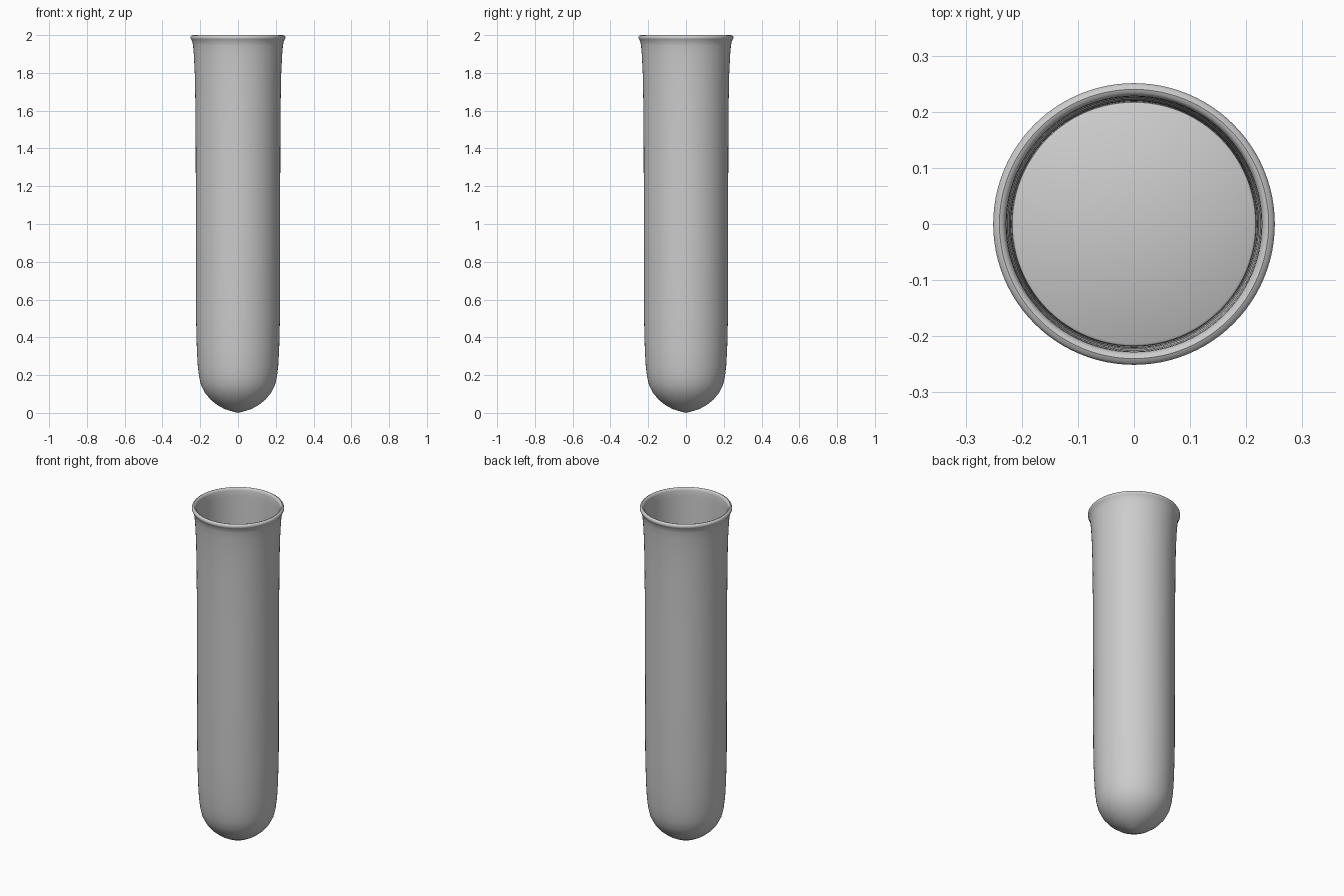
import bpy, bmesh
from math import tau

if "Cube" in bpy.data.objects:
    bpy.data.objects.remove(bpy.data.objects["Cube"])


def lathe(name, profile, segments=96):
    """Spin an (r, z) profile around the z axis."""
    bm = bmesh.new()
    verts = [bm.verts.new((r, 0, z)) for r, z in profile]
    edges = [bm.edges.new(pair) for pair in zip(verts, verts[1:])]
    bmesh.ops.spin(bm, geom=verts + edges, cent=(0, 0, 0), axis=(0, 0, 1),
                   angle=tau, steps=segments, use_duplicate=False)
    bmesh.ops.remove_doubles(bm, verts=bm.verts, dist=1e-5)
    bmesh.ops.recalc_face_normals(bm, faces=bm.faces)
    mesh = bpy.data.meshes.new(name)
    bm.to_mesh(mesh)
    bm.free()
    obj = bpy.data.objects.new(name, mesh)
    bpy.context.collection.objects.link(obj)
    bpy.ops.object.select_all(action='DESELECT')
    obj.select_set(True)
    bpy.context.view_layer.objects.active = obj
    bpy.ops.object.shade_smooth_by_angle(angle=0.7)
    return obj


# Rounded bottom and slightly tapered outer wall
dome = [(0, 0), (0.03, 0.008), (0.07, 0.02), (0.11, 0.042), (0.145, 0.07),
        (0.175, 0.106), (0.195, 0.145), (0.206, 0.19), (0.213, 0.25), (0.218, 0.34)]
wall = [(0.222, 0.5), (0.223, 1.0), (0.224, 1.4), (0.226, 1.65), (0.229, 1.8), (0.234, 1.9)]

# Flared, rounded lip
lip = [(0.238, 1.945), (0.243, 1.97), (0.248, 1.977), (0.251, 1.984), (0.251, 1.991),
       (0.247, 1.997), (0.24, 2.0), (0.234, 1.998), (0.23, 1.993), (0.228, 1.985)]

# Thin inner wall, back down to the inside of the dome
inside = [(0.227, 1.95), (0.225, 1.85), (0.222, 1.65), (0.22, 1.4), (0.219, 1.0), (0.218, 0.5)]
inner_dome = [(max(r - 0.005, 0), z + 0.006) for r, z in reversed(dome)]
lathe("test_tube", dome + wall + lip + inside + inner_dome)

# Liquid filling the tube, with a softened surface edge
body = [(max(r - 0.006, 0), z + 0.008) for r, z in dome]
lathe("liquid", body + [(0.2175, 0.5), (0.2185, 0.99), (0.217, 0.997), (0.213, 1.0), (0, 1.0)])
